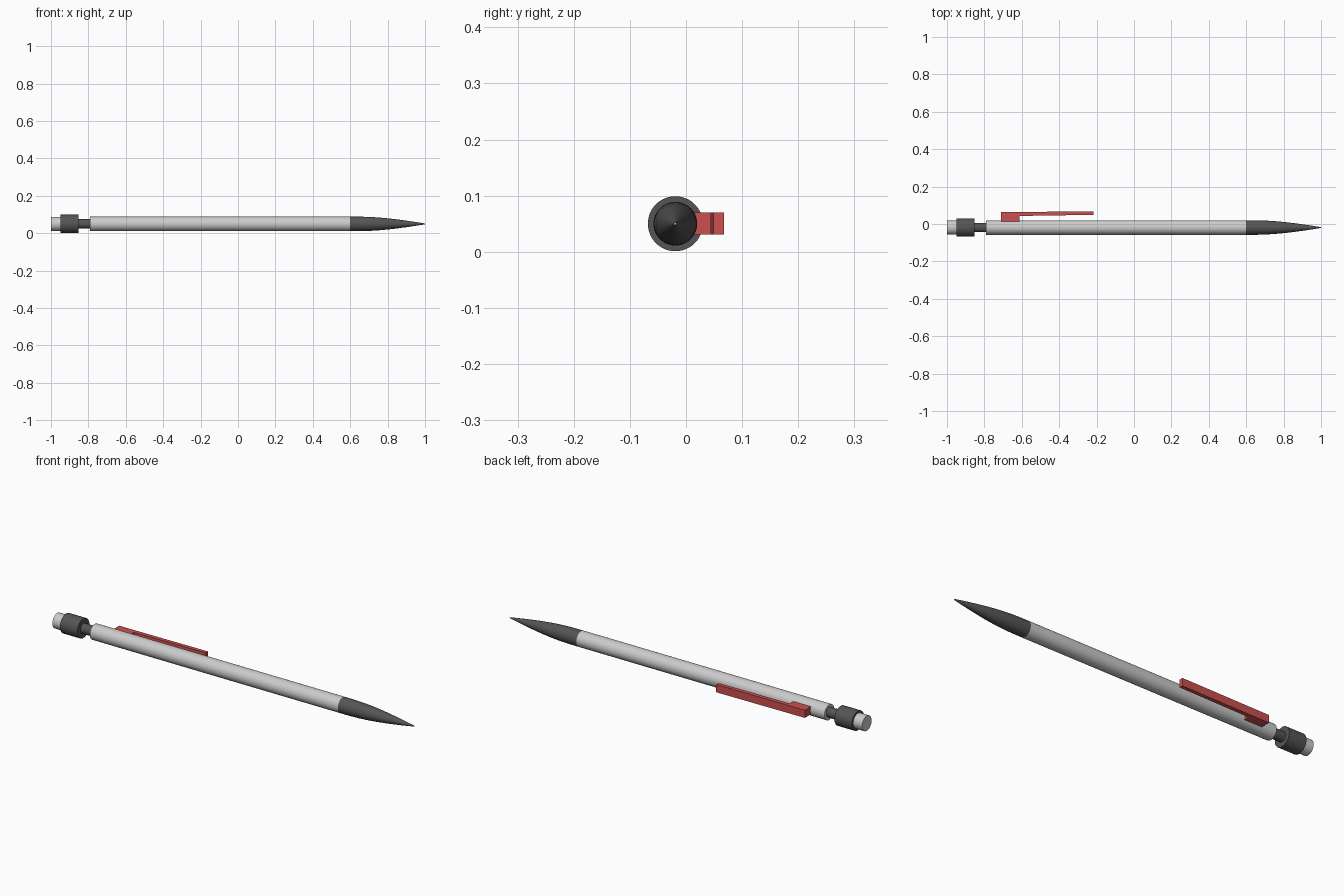
import bpy, bmesh, math

if "Cube" in bpy.data.objects:
    bpy.data.objects.remove(bpy.data.objects["Cube"])

CY, CZ = -0.019, 0.05   # pencil axis
SEG = 48

def material(name, rgb):
    m = bpy.data.materials.new(name)
    m.diffuse_color = (*rgb, 1)
    m.use_nodes = True
    m.node_tree.nodes["Principled BSDF"].inputs["Base Color"].default_value = m.diffuse_color
    return m

dark = material("dark_grey", (0.09, 0.09, 0.09))
red = material("red", (0.6, 0.08, 0.08))

def finish(name, bm, mat=None, smooth=True):
    bmesh.ops.recalc_face_normals(bm, faces=bm.faces)
    me = bpy.data.meshes.new(name)
    bm.to_mesh(me)
    bm.free()
    ob = bpy.data.objects.new(name, me)
    bpy.context.collection.objects.link(ob)
    if mat:
        me.materials.append(mat)
    if smooth:
        bpy.ops.object.select_all(action='DESELECT')
        ob.select_set(True)
        bpy.context.view_layer.objects.active = ob
        bpy.ops.object.shade_smooth_by_angle(angle=math.radians(35))
    return ob

def lathe(name, profile, mat=None):
    """Closed solid of revolution about the pencil axis from (x, radius) points."""
    bm = bmesh.new()
    rings = []
    for x, r in profile:
        rings.append([bm.verts.new((x, CY + r * math.cos(a), CZ + r * math.sin(a)))
                      for a in (2 * math.pi * i / SEG for i in range(SEG))])
    for r0, r1 in zip(rings, rings[1:]):
        for i in range(SEG):
            j = (i + 1) % SEG
            bm.faces.new((r0[i], r0[j], r1[j], r1[i]))
    bm.faces.new(rings[0])
    bm.faces.new(rings[-1])
    return finish(name, bm, mat)

# Barrel and push-button end
lathe("barrel", [(-0.79, 0.039), (0.60, 0.039)])
lathe("eraser", [(-1.0, 0.038), (-0.95, 0.038)])
lathe("collar", [(-0.95, 0.049), (-0.853, 0.049)], dark)
lathe("neck", [(-0.853, 0.025), (-0.79, 0.025)], dark)

# Curved tapering tip
lathe("tip", [(0.60, 0.039), (0.65, 0.0388), (0.70, 0.0375), (0.75, 0.0345),
              (0.80, 0.030), (0.85, 0.0243), (0.90, 0.0175), (0.95, 0.0102),
              (0.998, 0.0025)], dark)
lathe("lead", [(0.99, 0.002), (1.0, 0.002)])

# Pocket clip: side profile (x, y) extruded across z
clip = [(-0.71, 0.010), (-0.612, 0.010), (-0.612, 0.043), (-0.217, 0.049),
        (-0.217, 0.068), (-0.71, 0.063)]
bm = bmesh.new()
face = bm.faces.new([bm.verts.new((x, y, CZ - 0.019)) for x, y in clip])
ext = bmesh.ops.extrude_face_region(bm, geom=[face])
bmesh.ops.translate(bm, vec=(0, 0, 0.039),
                    verts=[v for v in ext["geom"] if isinstance(v, bmesh.types.BMVert)])
finish("pocket_clip", bm, red, smooth=False)
